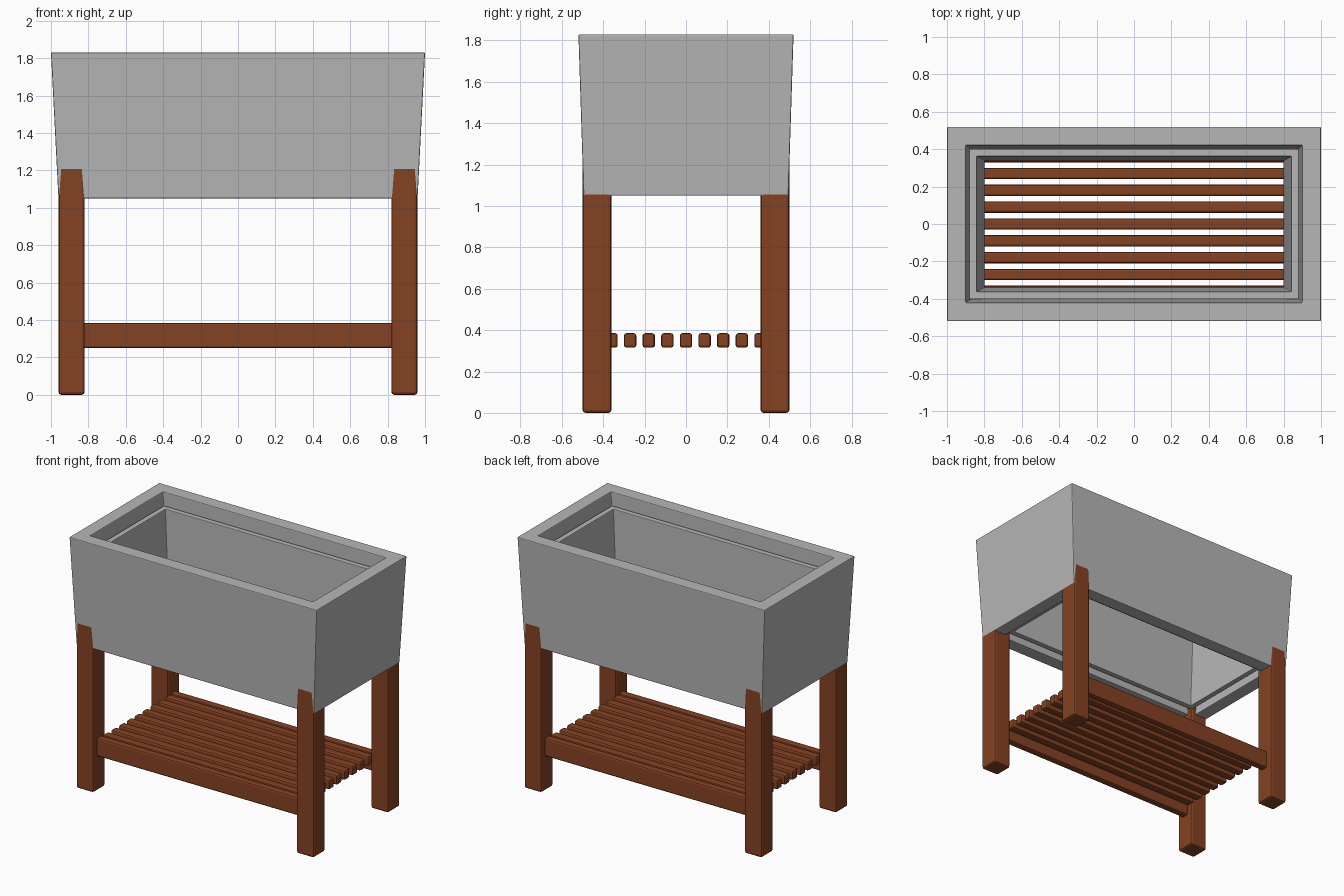
import bpy
import bmesh

if "Cube" in bpy.data.objects:
    bpy.data.objects.remove(bpy.data.objects["Cube"], do_unlink=True)


def make_material(name, colour):
    mat = bpy.data.materials.new(name)
    mat.use_nodes = True
    mat.diffuse_color = colour
    mat.node_tree.nodes["Principled BSDF"].inputs["Base Color"].default_value = colour
    return mat


GREY = make_material("concrete_grey", (0.47, 0.47, 0.47, 1))
WOOD = make_material("red_brown_wood", (0.235, 0.054, 0.017, 1))


def finish(bm, name, mat, bevel):
    """Turn a bmesh into an object with softly rounded edges."""
    bmesh.ops.recalc_face_normals(bm, faces=bm.faces)
    mesh = bpy.data.meshes.new(name)
    bm.to_mesh(mesh)
    bm.free()
    mesh.materials.append(mat)
    obj = bpy.data.objects.new(name, mesh)
    bpy.context.collection.objects.link(obj)
    mod = obj.modifiers.new("rounded_edges", "BEVEL")
    mod.width = bevel
    mod.segments = 2
    mod.limit_method = "ANGLE"
    return obj


def box(name, x, y, z, mat, bevel):
    """Box given by its (low, high) range on each axis."""
    bm = bmesh.new()
    bmesh.ops.create_cube(bm, size=1)
    for v in bm.verts:
        v.co = [r[0] if c < 0 else r[1] for c, r in zip(v.co, (x, y, z))]
    return finish(bm, name, mat, bevel)


def open_frame(name, profile, mat, bevel):
    """Rectangular tube: each profile point is (half x, half y, z)."""
    bm = bmesh.new()
    rings = [[bm.verts.new((sx * hx, sy * hy, z))
              for sx, sy in ((-1, -1), (1, -1), (1, 1), (-1, 1))]
             for hx, hy, z in profile]
    for a, b in zip(rings, rings[1:] + rings[:1]):
        for i in range(4):
            j = (i + 1) % 4
            bm.faces.new((a[i], a[j], b[j], b[i]))
    return finish(bm, name, mat, bevel)


# Tapered outer planter wall, open at the bottom
open_frame("planter_shell", [(0.96, 0.495, 1.05), (1.0, 0.52, 1.83),
                             (0.90, 0.42, 1.83), (0.86, 0.395, 1.05)], GREY, 0.006)

# Inner liner sitting just below the rim, with a narrow gap around it
open_frame("planter_liner", [(0.84, 0.38, 1.09), (0.88, 0.402, 1.74),
                             (0.84, 0.362, 1.74), (0.80, 0.34, 1.09)], GREY, 0.004)

# Four legs running up inside the shell
for sx, side in ((1, "left"), (-1, "right")):
    for sy, end in ((-1, "front"), (1, "back")):
        box(f"{end}_{side}_leg", sorted((sx * 0.82, sx * 0.96)),
            sorted((sy * 0.36, sy * 0.50)), (0, 1.3), WOOD, 0.015)

# Shelf rails between the legs
for sy, end in ((-1, "front"), (1, "back")):
    box(f"{end}_shelf_rail", (-0.83, 0.83), sorted((sy * 0.40, sy * 0.455)),
        (0.25, 0.385), WOOD, 0.012)

# Shelf slats
for i in range(-4, 5):
    box(f"shelf_slat_{i + 5}", (-0.82, 0.82), (i * 0.09 - 0.03, i * 0.09 + 0.03),
        (0.315, 0.385), WOOD, 0.012)
